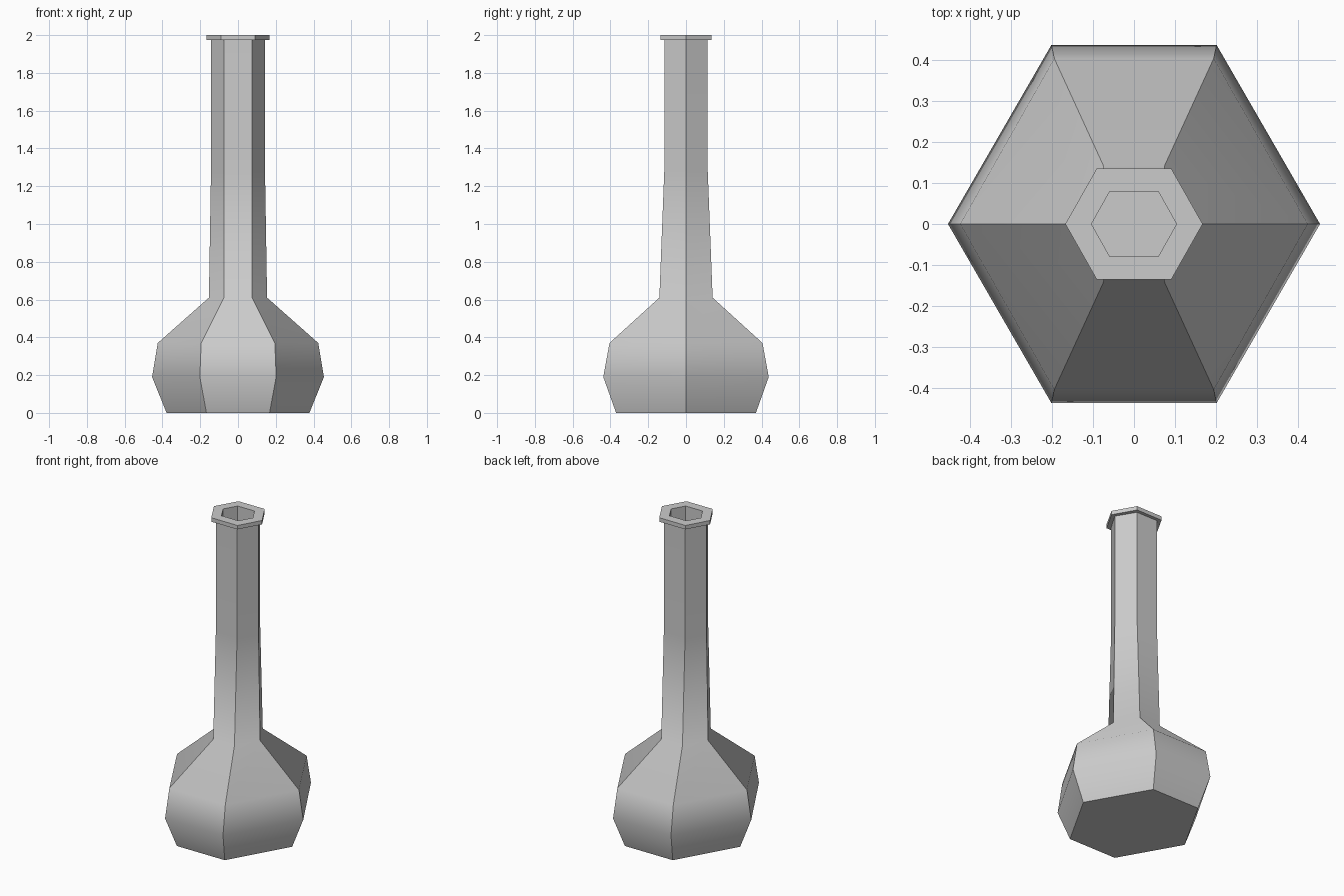
import bpy, bmesh

if "Cube" in bpy.data.objects:
    bpy.data.objects.remove(bpy.data.objects["Cube"])

# Stretched-hexagon rings: (corner x, flat-side half width, flat-side y, z)
PROFILE = [
    (0.378, 0.167, 0.370, 0.00),   # base
    (0.455, 0.202, 0.438, 0.19),   # belly
    (0.425, 0.195, 0.405, 0.37),   # shoulder
    (0.154, 0.074, 0.141, 0.61),   # neck foot
    (0.143, 0.074, 0.115, 1.28),   # neck
    (0.143, 0.074, 0.115, 1.975),  # under the lip
    (0.168, 0.091, 0.136, 1.975),  # lip
    (0.168, 0.091, 0.136, 2.00),
    (0.104, 0.059, 0.080, 2.00),   # mouth
    (0.104, 0.059, 0.080, 1.40),   # bottom of the bore
]
SOFT_RINGS = {1, 2, 3, 4}


def hex_ring(bm, a, b, y, z):
    pts = [(a, 0), (b, y), (-b, y), (-a, 0), (-b, -y), (b, -y)]
    return [bm.verts.new((px, py, z)) for px, py in pts]


# Bottle: rings bridged from base up, over the lip and into the bore
bm = bmesh.new()
rings = [hex_ring(bm, *p) for p in PROFILE]
for low, high in zip(rings, rings[1:]):
    for i in range(6):
        j = (i + 1) % 6
        bm.faces.new((low[i], low[j], high[j], high[i]))
bm.faces.new(rings[0][::-1])
bm.faces.new(rings[-1])
bmesh.ops.recalc_face_normals(bm, faces=bm.faces)

# Smooth vertically along each side, crisp at the corners and lip
level = {v: k for k, ring in enumerate(rings) for v in ring}
for f in bm.faces:
    f.smooth = True
for e in bm.edges:
    a, b = (level[v] for v in e.verts)
    e.smooth = a == b and a in SOFT_RINGS

mesh = bpy.data.meshes.new("bottle")
bm.to_mesh(mesh)
bm.free()
bottle = bpy.data.objects.new("bottle", mesh)
bpy.context.collection.objects.link(bottle)
